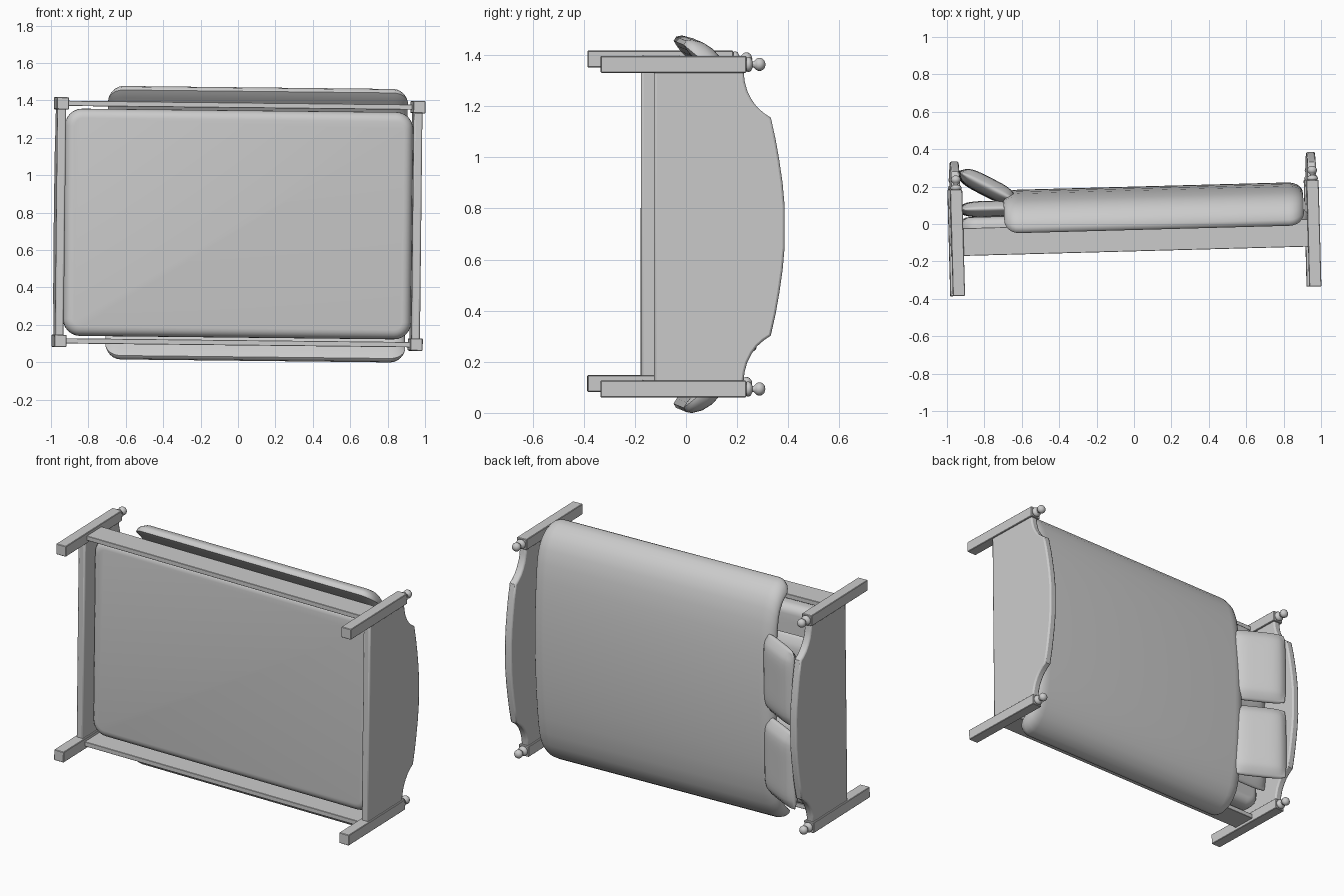
import bpy, bmesh, math
from mathutils import Matrix, Vector

cube = bpy.data.objects.get("Cube")
if cube:
    bpy.data.objects.remove(cube, do_unlink=True)

grey = bpy.data.materials.new("light_grey")
grey.use_nodes = True
grey.diffuse_color = (0.6, 0.6, 0.6, 1)
grey.node_tree.nodes["Principled BSDF"].inputs["Base Color"].default_value = (0.6, 0.6, 0.6, 1)

# The bed lies on its side: length on x, bed-up on +y, width on z, slightly tilted
TILT = (Matrix.Translation((0, 0, 0.739)) @ Matrix.Rotation(0.027, 4, 'Z')
        @ Matrix.Rotation(0.011, 4, 'Y'))
LEG_X, LEG_W = 0.953, 0.635


def finish(name, bm, local=Matrix(), bevel=0, angle=35):
    bmesh.ops.recalc_face_normals(bm, faces=bm.faces)
    if bevel:
        bmesh.ops.bevel(bm, geom=bm.edges[:], offset=bevel, segments=1,
                        affect='EDGES', profile=0.5, clamp_overlap=True)
    mesh = bpy.data.meshes.new(name)
    bm.to_mesh(mesh)
    bm.free()
    mesh.materials.append(grey)
    obj = bpy.data.objects.new(name, mesh)
    bpy.context.collection.objects.link(obj)
    obj.matrix_world = TILT @ local
    bpy.ops.object.select_all(action='DESELECT')
    obj.select_set(True)
    bpy.context.view_layer.objects.active = obj
    bpy.ops.object.shade_smooth_by_angle(angle=math.radians(angle))
    return obj


def box(name, low, high, bevel):
    low, high = Vector(low), Vector(high)
    bm = bmesh.new()
    bmesh.ops.create_cube(bm, size=1)
    for v in bm.verts:
        v.co = (low + high) / 2 + v.co * (high - low)
    finish(name, bm, bevel=bevel)


def finial(name, x, z):
    # Turned collar, neck and ball
    profile = [(0.018, 0.205), (0.028, 0.212), (0.03, 0.219), (0.026, 0.228),
               (0.012, 0.235), (0.012, 0.24)]
    for i in range(1, 9):
        a = math.pi * (0.2 + 0.8 * i / 8)
        profile.append((0.026 * math.sin(a), 0.262 - 0.023 * math.cos(a)))
    bm = bmesh.new()
    verts = [bm.verts.new((r, y, 0)) for r, y in profile]
    edges = [bm.edges.new(pair) for pair in zip(verts, verts[1:])]
    bmesh.ops.spin(bm, geom=verts + edges, cent=(0, 0, 0), axis=(0, 1, 0),
                   angle=math.tau, steps=16, use_merge=True)
    bmesh.ops.remove_doubles(bm, verts=bm.verts, dist=0.0005)
    finish(name, bm, Matrix.Translation((x, 0, z)), angle=50)


def board(name, x):
    # Panel with an arched crest and scooped shoulders
    half = [(0.62, -0.151), (0.62, 0.198), (0.57, 0.203), (0.53, 0.214), (0.495, 0.232),
            (0.468, 0.252), (0.445, 0.278), (0.426, 0.306), (0.34, 0.325),
            (0.26, 0.339), (0.17, 0.352), (0.08, 0.36)]
    outline = half + [(-w, y) for w, y in reversed(half)]
    bm = bmesh.new()
    face = bm.faces.new([bm.verts.new((x - 0.023, y, w)) for w, y in outline])
    out = bmesh.ops.extrude_face_region(bm, geom=[face])
    moved = [g for g in out["geom"] if isinstance(g, bmesh.types.BMVert)]
    bmesh.ops.translate(bm, verts=moved, vec=(0.046, 0, 0))
    obj = finish(name, bm)
    mod = obj.modifiers.new("rounded_edge", 'BEVEL')
    mod.width, mod.segments, mod.limit_method = 0.009, 2, 'ANGLE'
    mod.angle_limit = math.radians(50)


def pillow(name, centre, turn, size):
    length, thick, width = size
    bm = bmesh.new()
    bmesh.ops.create_cube(bm, size=2)
    bmesh.ops.subdivide_edges(bm, edges=bm.edges[:], cuts=16, use_grid_fill=True)
    for v in bm.verts:
        u, t, w = v.co
        puff = (1 - 0.85 * u ** 4) ** 0.5 * (1 - 0.85 * w ** 6) ** 0.5
        # Rounded rim and plan corners
        shrink = (1 - 0.06 * t * t) * (1 - 0.05 * (u * w) ** 4)
        v.co = (u * shrink * length / 2, t * puff * thick / 2, w * shrink * width / 2)
    finish(name, bm, Matrix.Translation(centre) @ Matrix.Rotation(turn, 4, 'Z'), angle=70)


def duvet():
    # Cross-section of a thick arched cover draped over both sides, rounded at its ends
    outer = [(0, 0.2), (0.15, 0.198), (0.3, 0.19), (0.42, 0.179), (0.52, 0.164), (0.6, 0.143),
             (0.655, 0.117), (0.695, 0.082), (0.72, 0.042), (0.731, 0), (0.726, -0.022)]
    inner = [(0, 0.11), (0.15, 0.109), (0.3, 0.104), (0.42, 0.096), (0.5, 0.085), (0.56, 0.07),
             (0.605, 0.048), (0.64, 0.022), (0.668, -0.003), (0.69, -0.02), (0.71, -0.032)]
    pairs = [(Vector(o), Vector(i)) for o, i in zip(outer, inner)]
    flip = Vector((-1, 1))
    pairs = [(o * flip, i * flip) for o, i in reversed(pairs[1:])] + pairs
    start, end, radius, steps = -0.7, 0.902, 0.08, 6
    stations = []
    for k in range(steps + 1):
        a = math.pi / 2 * k / steps
        stations.append((radius * (1 - math.cos(a)), max(0.12, math.sin(a))))
    stations = ([(start + d, f) for d, f in stations]
                + [(end - d, f) for d, f in reversed(stations)])
    bm = bmesh.new()
    loops = []
    for x, f in stations:
        rows = ([], [])
        for o, i in pairs:
            mid = (o + i) / 2
            for row, p in zip(rows, (o, i)):
                q = mid + (p - mid) * f
                lift = 0.07 * (1 - f) * (abs(q.x) / 0.73) ** 6
                row.append(bm.verts.new((x, q.y + lift, q.x * (1 - 0.09 * (1 - f)))))
        loops.append(rows[0] + rows[1][::-1])
    size = len(loops[0])
    for a, b in zip(loops, loops[1:]):
        for j in range(size):
            k = (j + 1) % size
            bm.faces.new((a[j], a[k], b[k], b[j]))
    for loop in (loops[0], loops[-1]):
        for j in range(size // 2 - 1):
            bm.faces.new((loop[j], loop[j + 1], loop[-2 - j], loop[-1 - j]))
    finish("duvet", bm, angle=60)


def mattress():
    # Box with round plan corners, then softened rims
    bm = bmesh.new()
    bmesh.ops.create_cube(bm, size=1)
    for v in bm.verts:
        v.co = (v.co.x * 1.86, -0.01 + v.co.y * 0.14, v.co.z * 1.215)
    upright = [e for e in bm.edges if abs(e.verts[0].co.y - e.verts[1].co.y) > 0.1]
    bmesh.ops.bevel(bm, geom=upright, offset=0.09, segments=6, affect='EDGES', profile=0.5)
    rims = [e for e in bm.edges if abs(e.verts[0].co.y - e.verts[1].co.y) < 0.01]
    bmesh.ops.bevel(bm, geom=rims, offset=0.05, segments=5, affect='EDGES', profile=0.5)
    finish("mattress", bm, angle=50)


# Frame: four legs with finials, two side rails, two boards
for end_name, sx in (("head", -1), ("foot", 1)):
    board(end_name + "board", sx * LEG_X)
    for side, sz in (("upper", 1), ("lower", -1)):
        x, z, h = sx * LEG_X, sz * LEG_W, 0.0325
        box(f"{end_name}_leg_{side}", (x - h, -0.36, z - h), (x + h, 0.21, z + h), 0.003)
        finial(f"{end_name}_finial_{side}", x, z)
for side, sz in (("upper", 1), ("lower", -1)):
    z = sz * LEG_W
    box(f"side_rail_{side}", (-LEG_X, -0.146, z - 0.014), (LEG_X, 0.002, z + 0.014), 0.002)

# Bedding
mattress()
duvet()
for side, sz in (("upper", 1), ("lower", -1)):
    z = sz * 0.254 - 0.025
    pillow(f"flat_pillow_{side}", (-0.765, 0.102, z), 0, (0.34, 0.085, 0.47))
    pillow(f"leaning_pillow_{side}", (-0.782, 0.222, z), -0.5, (0.33, 0.1, 0.47))
